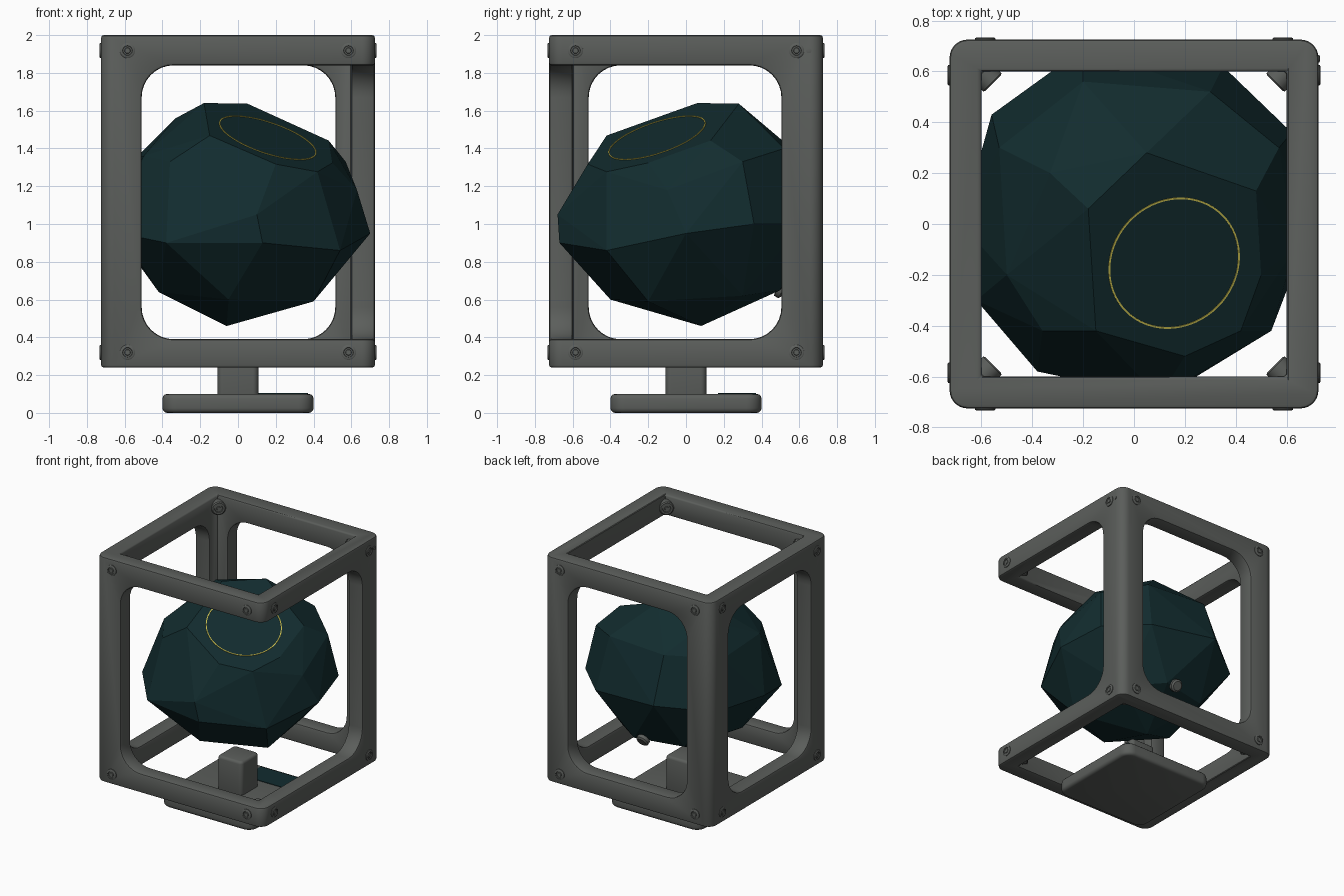
import bpy, bmesh, math
from mathutils import Vector

if "Cube" in bpy.data.objects:
    bpy.data.objects.remove(bpy.data.objects["Cube"])


def material(name, rgb):
    m = bpy.data.materials.new(name)
    m.diffuse_color = (*rgb, 1)
    m.use_nodes = True
    m.node_tree.nodes["Principled BSDF"].inputs["Base Color"].default_value = m.diffuse_color
    return m


GREY = material("dark grey metal", (0.105, 0.112, 0.105))
TEAL = material("deep teal crystal", (0.006, 0.025, 0.028))
YELLOW = material("yellow ring", (0.6, 0.52, 0.08))


def finish(bm, name, mat, smooth=False):
    bmesh.ops.recalc_face_normals(bm, faces=bm.faces)
    me = bpy.data.meshes.new(name)
    bm.to_mesh(me)
    bm.free()
    me.materials.append(mat)
    ob = bpy.data.objects.new(name, me)
    bpy.context.collection.objects.link(ob)
    if smooth:
        smooth_object(ob)
    return ob


def activate(ob):
    bpy.ops.object.select_all(action='DESELECT')
    ob.select_set(True)
    bpy.context.view_layer.objects.active = ob


def smooth_object(ob):
    activate(ob)
    bpy.ops.object.shade_smooth_by_angle(angle=math.radians(35))


def box(name, lo, hi, mat=GREY, axis=None, radius=0.0, edge=0.0):
    """Box from corner to corner; edges along one axis rounded, then all edges eased."""
    bm = bmesh.new()
    bmesh.ops.create_cube(bm, size=1)
    for v in bm.verts:
        v.co = Vector([lo[i] + (v.co[i] + 0.5) * (hi[i] - lo[i]) for i in range(3)])
    if radius:
        es = [e for e in bm.edges
              if abs((e.verts[0].co - e.verts[1].co).normalized()[axis]) > 0.9]
        bmesh.ops.bevel(bm, geom=es, offset=radius, segments=8, profile=0.5,
                        affect='EDGES')
    if edge:
        es = [e for e in bm.edges if e.calc_face_angle(0) > 0.7]
        bmesh.ops.bevel(bm, geom=es, offset=edge, segments=3, profile=0.5,
                        affect='EDGES')
    return finish(bm, name, mat, bool(edge))


def cut(ob, cutter):
    m = ob.modifiers.new("cut", 'BOOLEAN')
    m.operation = 'DIFFERENCE'
    m.solver = 'EXACT'
    m.object = cutter
    activate(ob)
    bpy.ops.object.modifier_apply(modifier=m.name)
    bpy.data.objects.remove(cutter)


# Cage: hollow rounded shell with windows, one front-right post left out
cage = box("cage", (-.725, -.725, .24), (.725, .725, 2), axis=2, radius=.07)
cut(cage, box("cutter_core", (-.6, -.6, 0), (.6, .6, 3)))
cut(cage, box("cutter_y", (-.51, -2, .39), (.515, 2, 1.84), axis=1, radius=.17))
cut(cage, box("cutter_x", (-2, -.515, .39), (2, .505, 1.84), axis=0, radius=.17))
cut(cage, box("cutter_post", (.2, -2, .39), (2, -.2, 1.84)))
bev = cage.modifiers.new("ease", 'BEVEL')
bev.width = .014
bev.segments = 2
bev.limit_method = 'ANGLE'
bev.angle_limit = math.radians(50)
activate(cage)
bpy.ops.object.modifier_apply(modifier=bev.name)
smooth_object(cage)

# Foot, stem and the teal inlay on the foot
box("foot", (-.4, -.4, 0), (.4, .4, .1), axis=2, radius=.08, edge=.025)
box("stem", (-.108, -.108, .08), (.108, .108, .36), axis=2, radius=.03, edge=.02)
box("foot_inlay", (-.06, .17, .098), (.37, .37, .104), TEAL)


def lathe(name, profile, pos, normal, mat=GREY, steps=20):
    """Revolve (radius, height) points about the normal."""
    q = Vector((0, 0, 1)).rotation_difference(Vector(normal).normalized())
    bm = bmesh.new()
    rings = [[bm.verts.new(Vector(pos) + q @ Vector(
        (r * math.cos(a), r * math.sin(a), h)))
        for a in [math.tau * i / steps for i in range(steps)]] for r, h in profile]
    for a, b in zip(rings, rings[1:]):
        for i in range(steps):
            j = (i + 1) % steps
            bm.faces.new((a[i], a[j], b[j], b[i]))
    if profile[0][0] < .1:
        bm.faces.new(rings[-1])
    return finish(bm, name, mat, True)


# Screws: two rows on every outer face, plus angled ones in the inner corners
SCREW = [(.04, -.01), (.04, .005), (.034, .009), (.026, .009), (.024, .003),
         (.016, .003), (.014, .008)]
for side in range(4):
    a = side * math.pi / 2
    n = Vector((math.sin(a), -math.cos(a), 0))
    t = Vector((math.cos(a), math.sin(a), 0))
    for s in (-.585, .585):
        for z in (.32, 1.918):
            lathe("face_screw", SCREW, n * .725 + t * s + Vector((0, 0, z)), n)
for sx in (-1, 1):
    for sy in (-1, 1):
        for z in (.32, 1.918):
            lathe("corner_screw",
                  [(.052, -.05), (.052, .006), (.044, .012), (.03, .012),
                   (.027, .004), (.015, .004), (.013, .01)],
                  (sx * .562, sy * .562, z), (-sx, -sy, 0))
lathe("pin", [(.014, -.01), (.014, .005), (.008, .006)], (.725, .65, 1.918), (1, 0, 0))


# Crystal: convex faceted stone with one flat tilted facet
def facet_z(x, y):
    return 1.455 - .337 * (x - .16) + .337 * (y + .15)


top = [(-.18, .06), (.05, .28), (.48, .13), (.5, -.2), (.42, -.42), (.2, -.52),
       (-.15, -.42)]
pts = [(x, y, facet_z(x, y)) for x, y in top] + [
    (-.33, .2, 1.56), (-.36, -.42, 1.33), (-.5, -.2, 1.36), (-.53, .3, 1.36),
    (-.2, .56, 1.4), (.3, .52, 1.4), (.57, .3, 1.33),
    (.63, -.1, 1.18), (.7, 0, .95), (.62, .36, 1.0), (.35, .62, 1.0),
    (-.2, .69, 1.05), (-.56, .43, 1.0), (-.68, 0, 1.0), (-.62, -.3, .95),
    (-.38, -.58, .9), (.13, -.67, .9), (.1, -.68, 1.05), (.54, -.42, .86),
    (.4, -.2, .59), (.35, .3, .62), (-.06, .08, .46), (-.42, -.1, .64),
    (-.28, .42, .65), (-.05, -.4, .6), (.1, .5, .65)]
bm = bmesh.new()
for p in pts:
    bm.verts.new(p)
res = bmesh.ops.convex_hull(bm, input=bm.verts)
loose = {g for g in res["geom_interior"] + res["geom_unused"]
         if isinstance(g, bmesh.types.BMVert)}
bmesh.ops.delete(bm, geom=list(loose), context='VERTS')
bmesh.ops.dissolve_limit(bm, angle_limit=math.radians(6), verts=bm.verts, edges=bm.edges)
finish(bm, "crystal", TEAL)

# Thin ring on the top facet
normal = Vector((.304, -.304, .903))
lathe("facet_ring", [(.264, -.003), (.264, .004), (.271, .004), (.271, -.003)],
      (.157, -.153, 1.455), normal, YELLOW, 64)

# Small knob on the lower back of the crystal
lathe("back_knob", [(.03, -.08), (.03, .02), (.048, .025), (.048, .05), (.035, .06),
                    (.02, .06)], (.02, .47, .675), (0, .8, -.5))
